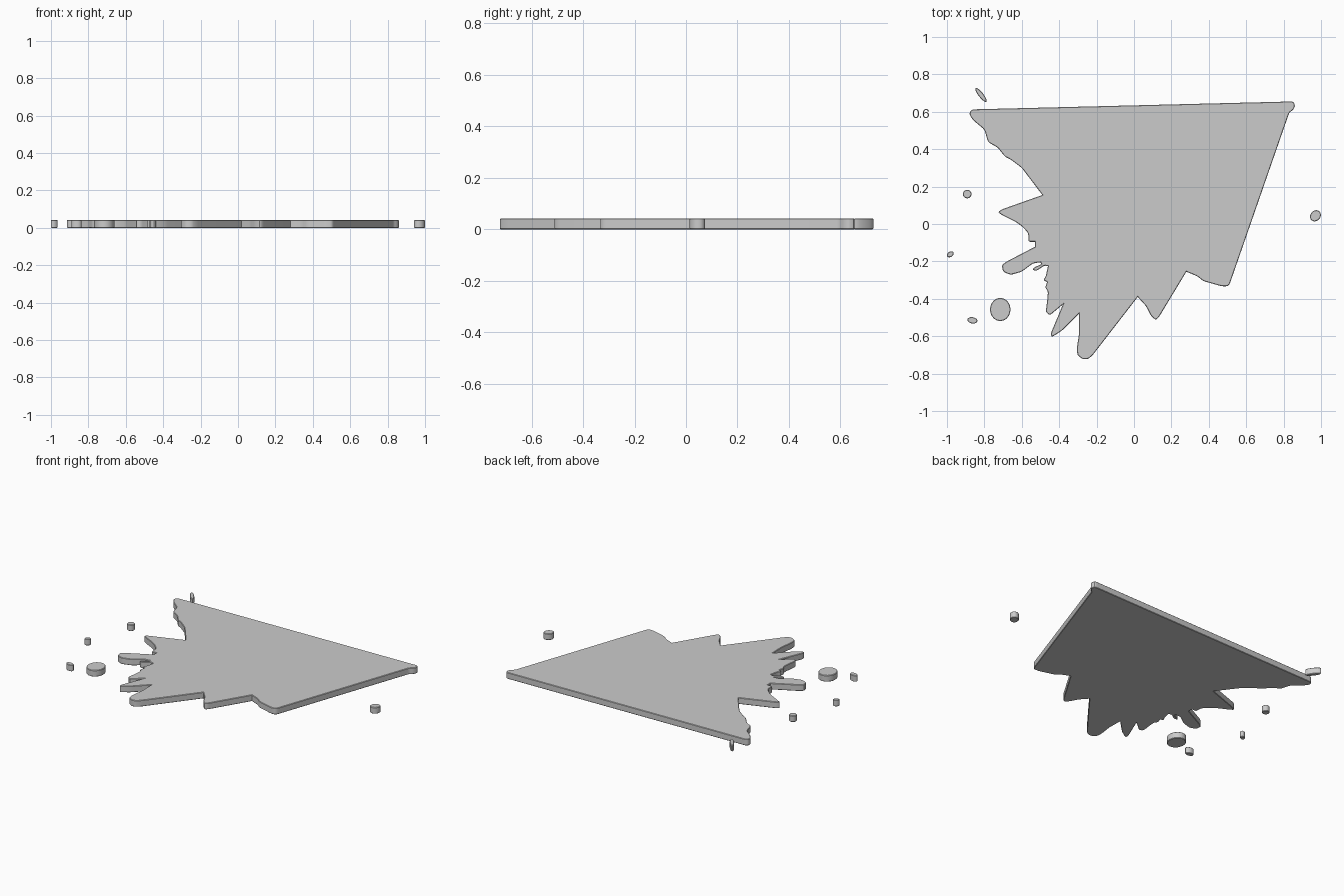
import bpy, math
from mathutils import Vector

if "Cube" in bpy.data.objects:
    bpy.data.objects.remove(bpy.data.objects["Cube"])

HEIGHT, BEVEL = 0.042, 0.003


def slab(name, pts):
    """Extruded flat shape with a fine edge bevel, sitting on z = 0."""
    cu = bpy.data.curves.new(name, 'CURVE')
    cu.dimensions = '2D'
    cu.fill_mode = 'BOTH'
    cu.extrude = HEIGHT / 2 - BEVEL
    cu.bevel_depth = BEVEL
    cu.bevel_resolution = 0
    cu.offset = -BEVEL
    sp = cu.splines.new('POLY')
    sp.points.add(len(pts) - 1)
    for p, co in zip(sp.points, pts):
        p.co = (co[0], co[1], 0, 1)
    sp.use_cyclic_u = True
    ob = bpy.data.objects.new(name, cu)
    bpy.context.collection.objects.link(ob)
    ob.location.z = HEIGHT / 2
    bpy.ops.object.select_all(action='DESELECT')
    ob.select_set(True)
    bpy.context.view_layer.objects.active = ob
    bpy.ops.object.convert(target='MESH')
    bpy.ops.object.shade_smooth_by_angle(angle=math.radians(30))


def soften(pts):
    """Round the corners of a clockwise outline, keeping sharp notches."""
    pts = [Vector(p) for p in pts]
    out = []
    for i, p in enumerate(pts):
        a, b = pts[i - 1] - p, pts[(i + 1) % len(pts)] - p
        turn = (-a).angle(b)
        notch = (-a).cross(b) > 0
        if notch and turn > math.radians(60):
            out.append(p)
            continue
        s = p + a.normalized() * min(0.3 * a.length, 0.012)
        e = p + b.normalized() * min(0.3 * b.length, 0.012)
        out += [s, (s + 2 * p + e) / 4, e]
    return out


# Main splash, outlined clockwise from the top left corner
splash = [
    (-.86, .613), (.84, .655), (.855, .652), (.861, .63), (.85, .61), (.83, .595),
    (.512, -.32), (.5, -.333), (.47, -.333), (.37, -.305), (.34, -.28), (.28, -.255),
    (.132, -.5), (.115, -.513), (.09, -.49), (.065, -.44), (.02, -.39),
    (-.22, -.7), (-.245, -.722), (-.275, -.723), (-.303, -.7), (-.305, -.66),
    (-.293, -.58), (-.295, -.48), (-.385, -.57), (-.44, -.605), (-.445, -.585),
    (-.38, -.43), (-.45, -.488), (-.472, -.47), (-.463, -.4), (-.46, -.36),
    (-.475, -.34), (-.465, -.31), (-.485, -.3), (-.472, -.28), (-.46, -.225),
    (-.48, -.222), (-.52, -.25), (-.545, -.245), (-.53, -.23), (-.495, -.215),
    (-.5, -.205), (-.54, -.21), (-.6, -.255), (-.66, -.272), (-.7, -.255),
    (-.707, -.22), (-.68, -.2), (-.53, -.122), (-.53, -.095), (-.565, -.095),
    (-.565, -.05), (-.59, -.02), (-.63, .01), (-.7, .045), (-.728, .062),
    (-.71, .077), (-.49, .155), (-.6, .3), (-.66, .345), (-.69, .36),
    (-.73, .41), (-.78, .437), (-.8, .505), (-.86, .555), (-.88, .585), (-.875, .605)]
slab("splash", soften(splash))

# Loose droplets: centre, half width, half length, rotation in degrees
droplets = [
    (-.818, .69, .047, .013, -52), (-.892, .16, .023, .023, 0),
    (-.982, -.162, .02, .014, 35), (-.864, -.515, .027, .017, -10),
    (-.715, -.457, .055, .062, 0), (.97, .044, .032, .027, 50)]
for i, (cx, cy, rx, ry, rot) in enumerate(droplets):
    c, s = math.cos(math.radians(rot)), math.sin(math.radians(rot))
    ring = []
    for k in range(20):
        t = -2 * math.pi * k / 20
        x, y = rx * math.cos(t), ry * math.sin(t)
        ring.append((cx + x * c - y * s, cy + x * s + y * c))
    slab(f"droplet_{i + 1}", ring)
